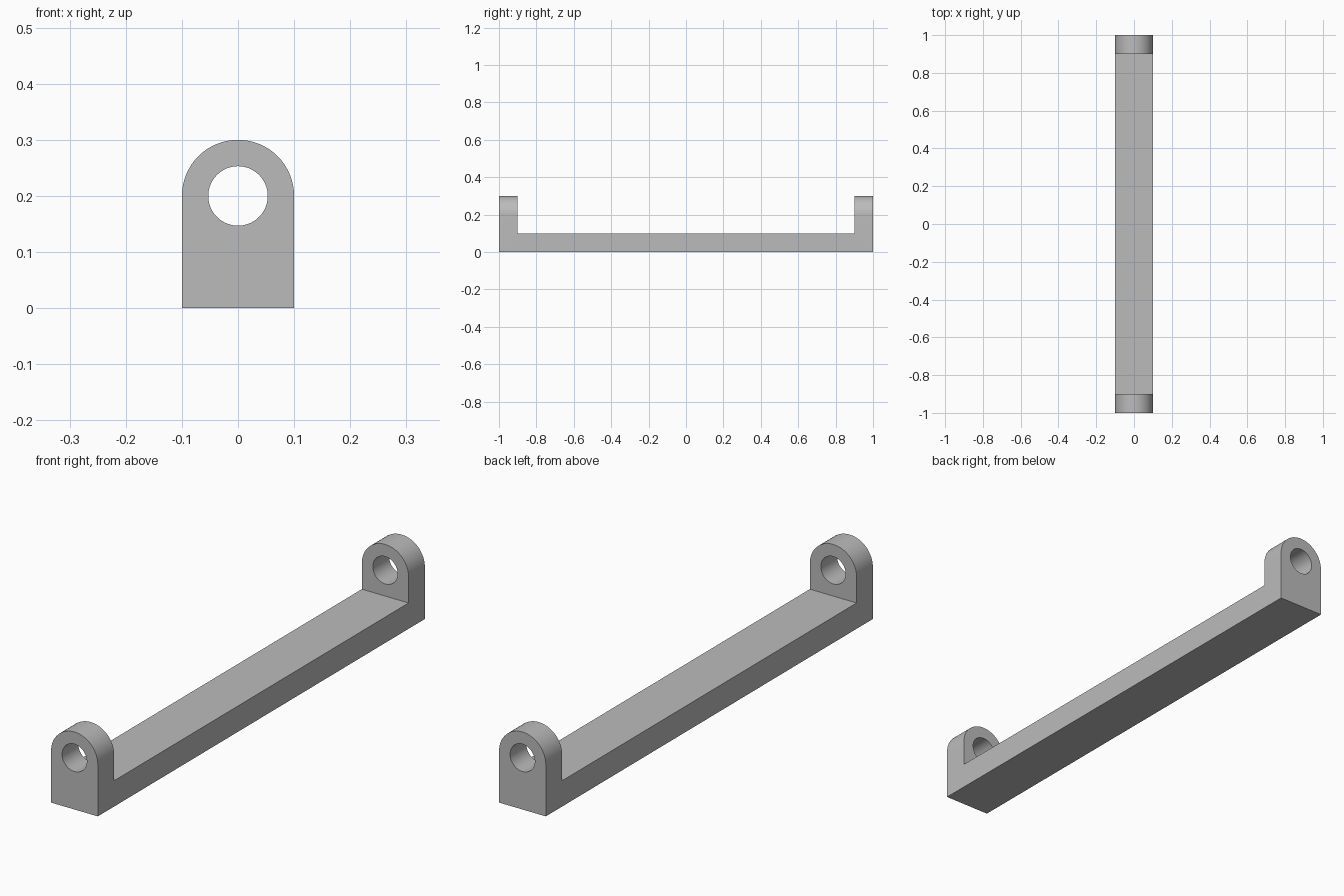
import bpy, bmesh
from math import pi, cos, sin, radians

HALF_LENGTH, HALF_WIDTH = 1.0, 0.1
BAR_TOP, LUG_THICKNESS = 0.1, 0.1
HOLE_Z, HOLE_RADIUS = 0.2, 0.053
ARC_STEPS = 32

cube = bpy.data.objects.get("Cube")
if cube:
    bpy.data.objects.remove(cube, do_unlink=True)

GREY = (0.5, 0.5, 0.5, 1.0)
grey = bpy.data.materials.new("plain grey")
grey.use_nodes = True
grey.diffuse_color = GREY
grey.node_tree.nodes["Principled BSDF"].inputs["Base Color"].default_value = GREY


def extrude_profile(name, points, half_length):
    """Solid made by sweeping an x-z outline along y."""
    bm = bmesh.new()
    face = bm.faces.new([bm.verts.new((x, -half_length, z)) for x, z in points])
    swept = bmesh.ops.extrude_face_region(bm, geom=[face])["geom"]
    verts = [v for v in swept if isinstance(v, bmesh.types.BMVert)]
    bmesh.ops.translate(bm, verts=verts, vec=(0, 2 * half_length, 0))
    bmesh.ops.recalc_face_normals(bm, faces=bm.faces)
    mesh = bpy.data.meshes.new(name)
    bm.to_mesh(mesh)
    bm.free()
    mesh.materials.append(grey)
    obj = bpy.data.objects.new(name, mesh)
    bpy.context.collection.objects.link(obj)
    return obj


def arc(radius, sweep, count):
    return [(radius * cos(sweep * i / count), HOLE_Z + radius * sin(sweep * i / count))
            for i in range(count + 1)]


# Full-length arched body
outline = [(-HALF_WIDTH, 0), (HALF_WIDTH, 0)] + arc(HALF_WIDTH, pi, ARC_STEPS)
bracket = extrude_profile("bracket", outline, HALF_LENGTH)

# Gap between the end lugs, and the bore through both
gap_outline = [(-0.2, BAR_TOP), (0.2, BAR_TOP), (0.2, 0.5), (-0.2, 0.5)]
cutters = [
    extrude_profile("gap_cutter", gap_outline, HALF_LENGTH - LUG_THICKNESS),
    extrude_profile("bore_cutter", arc(HOLE_RADIUS, 2 * pi, 2 * ARC_STEPS)[:-1],
                    HALF_LENGTH + 0.1),
]

bpy.ops.object.select_all(action="DESELECT")
bpy.context.view_layer.objects.active = bracket
bracket.select_set(True)
for cutter in cutters:
    cutter.hide_render = True
    cut = bracket.modifiers.new(cutter.name, "BOOLEAN")
    cut.operation = "DIFFERENCE"
    cut.solver = "EXACT"
    cut.object = cutter
    bpy.ops.object.modifier_apply(modifier=cut.name)
    bpy.data.objects.remove(cutter, do_unlink=True)

bpy.ops.object.shade_smooth_by_angle(angle=radians(30))
